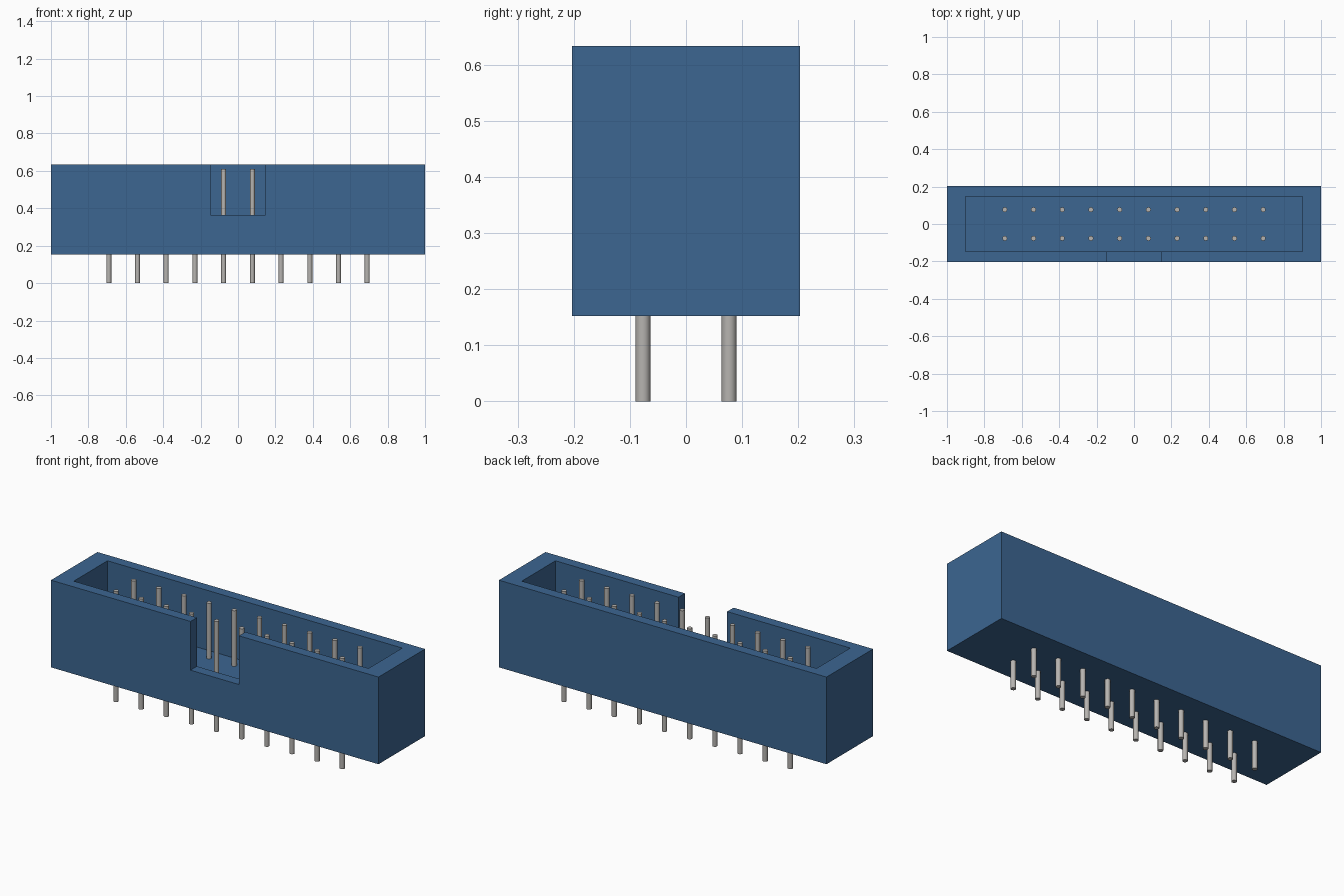
import bpy, bmesh
from mathutils import Matrix, Vector

if "Cube" in bpy.data.objects:
    bpy.data.objects.remove(bpy.data.objects["Cube"], do_unlink=True)


def make_material(name, rgb):
    mat = bpy.data.materials.new(name)
    mat.use_nodes = True
    mat.diffuse_color = (*rgb, 1)
    mat.node_tree.nodes["Principled BSDF"].inputs["Base Color"].default_value = (*rgb, 1)
    return mat


def make_object(name, bm, mat):
    mesh = bpy.data.meshes.new(name)
    bm.to_mesh(mesh)
    bm.free()
    mesh.materials.append(mat)
    obj = bpy.data.objects.new(name, mesh)
    bpy.context.collection.objects.link(obj)
    return obj


def make_box(name, low, high, mat):
    low, high = Vector(low), Vector(high)
    bm = bmesh.new()
    bmesh.ops.create_cube(bm, size=1, matrix=Matrix.Translation((low + high) / 2)
                          @ Matrix.Diagonal((*(high - low), 1)))
    return make_object(name, bm, mat)


def activate(obj):
    bpy.ops.object.select_all(action='DESELECT')
    obj.select_set(True)
    bpy.context.view_layer.objects.active = obj


def carve(obj, cutter):
    cutter.hide_render = True
    mod = obj.modifiers.new("carve", 'BOOLEAN')
    mod.operation = 'DIFFERENCE'
    mod.solver = 'EXACT'
    mod.object = cutter
    activate(obj)
    bpy.ops.object.modifier_apply(modifier=mod.name)
    bpy.data.objects.remove(cutter, do_unlink=True)


blue = make_material("blue plastic", (0.045, 0.132, 0.285))
metal = make_material("grey metal", (0.47, 0.455, 0.435))

BOTTOM, FLOOR, SILL, TOP = 0.152, 0.303, 0.364, 0.633
PITCH, PIN_TOP, PIN_RADIUS = 0.1535, 0.61, 0.0133

# Housing: open-topped box with a key notch in the front wall
housing = make_box("housing", (-1, -0.203, BOTTOM), (1, 0.203, TOP), blue)
carve(housing, make_box("cavity_cutter", (-0.9, -0.147, FLOOR), (0.9, 0.147, 0.8), blue))
carve(housing, make_box("notch_cutter", (-0.148, -0.3, SILL), (0.148, -0.1, 0.8), blue))

# Two rows of ten round pins running through the floor
for row, y in (("front", -PITCH / 2), ("back", PITCH / 2)):
    for i in range(10):
        x = (i - 4.5) * PITCH
        bm = bmesh.new()
        bmesh.ops.create_cone(bm, cap_ends=True, segments=16, radius1=PIN_RADIUS,
                              radius2=PIN_RADIUS, depth=PIN_TOP,
                              matrix=Matrix.Translation((x, y, PIN_TOP / 2)))
        pin = make_object(f"{row}_pin_{i + 1}", bm, metal)
        activate(pin)
        bpy.ops.object.shade_smooth_by_angle()
